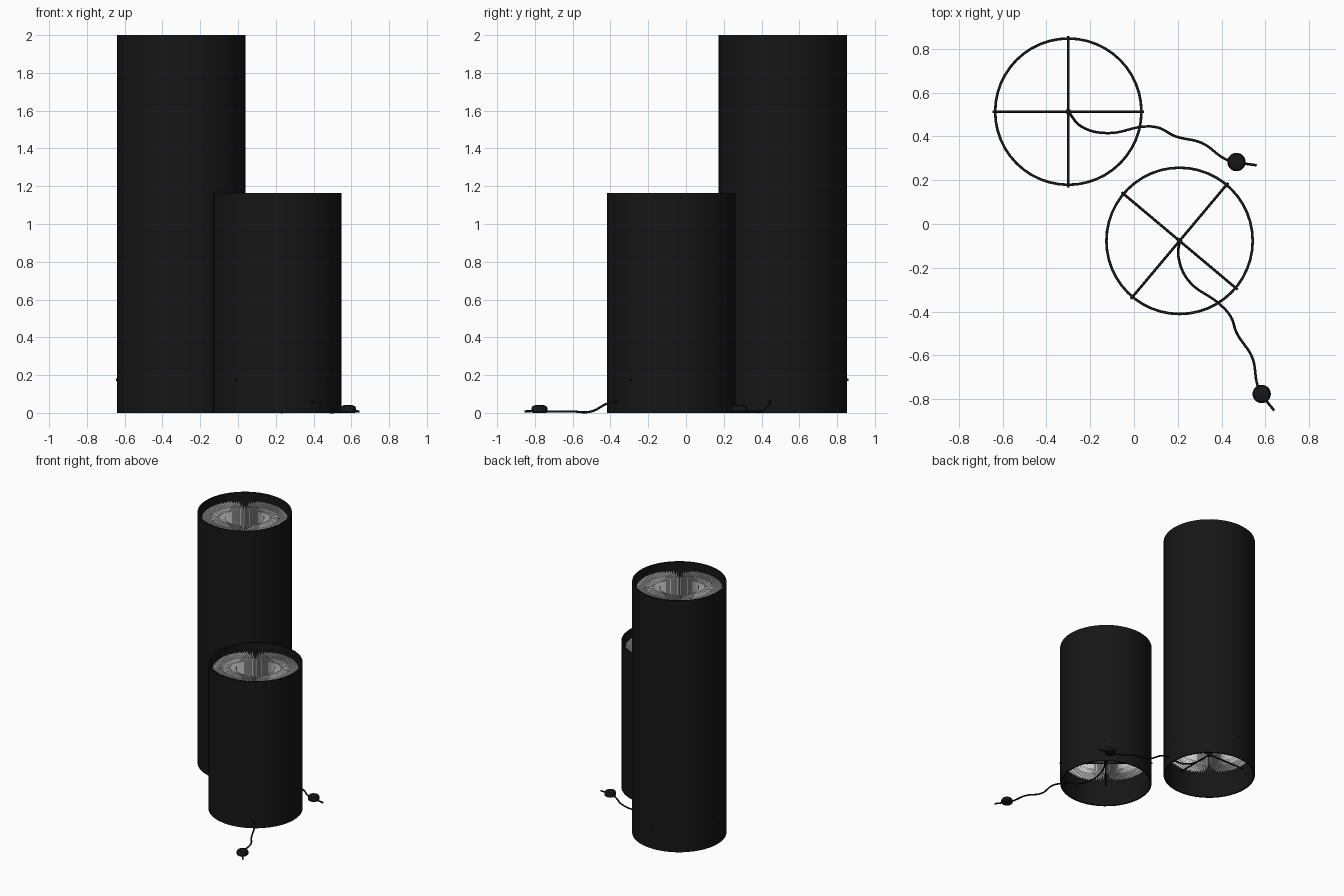
import bpy, bmesh, math
from mathutils import Vector

if "Cube" in bpy.data.objects:
    bpy.data.objects.remove(bpy.data.objects["Cube"])


def material(name, value):
    m = bpy.data.materials.new(name)
    m.diffuse_color = (value, value, value, 1)
    m.use_nodes = True
    m.node_tree.nodes["Principled BSDF"].inputs["Base Color"].default_value = m.diffuse_color
    return m


black = material("black", 0.008)
pale = material("pale_fabric", 0.6)


def mesh_object(name, bm, mat, smooth=True):
    me = bpy.data.meshes.new(name)
    bm.to_mesh(me)
    bm.free()
    ob = bpy.data.objects.new(name, me)
    bpy.context.collection.objects.link(ob)
    me.materials.append(mat)
    if smooth:
        bpy.ops.object.select_all(action='DESELECT')
        ob.select_set(True)
        bpy.context.view_layer.objects.active = ob
        bpy.ops.object.shade_smooth_by_angle(angle=math.radians(35))
    return ob


def lathe(name, profile, centre, mat, sides, closed=False):
    # Spin (radius, height) points around a vertical axis
    bm = bmesh.new()
    rings = []
    for r, z in profile:
        rings.append([bm.verts.new((centre[0] + r * math.cos(2 * math.pi * i / sides),
                                    centre[1] + r * math.sin(2 * math.pi * i / sides), z))
                      for i in range(sides)])
    pairs = list(zip(rings, rings[1:]))
    if closed:
        pairs.append((rings[-1], rings[0]))
    else:
        bm.faces.new(rings[0][::-1])
        bm.faces.new(rings[-1])
    for a, b in pairs:
        for i in range(sides):
            j = (i + 1) % sides
            bm.faces.new((a[i], a[j], b[j], b[i]))
    bmesh.ops.recalc_face_normals(bm, faces=bm.faces)
    return mesh_object(name, bm, mat)


def pleats(name, centre, z0, z1, outer, inner, count):
    # Zigzag folded sheet standing upright inside the shade
    bm = bmesh.new()
    low, high = [], []
    for i in range(count * 2):
        r = outer if i % 2 == 0 else inner
        a = math.pi * i / count
        x, y = centre[0] + r * math.cos(a), centre[1] + r * math.sin(a)
        low.append(bm.verts.new((x, y, z0)))
        high.append(bm.verts.new((x, y, z1)))
    for i in range(count * 2):
        j = (i + 1) % (count * 2)
        bm.faces.new((low[i], low[j], high[j], high[i]))
    return mesh_object(name, bm, pale, smooth=False)


def tube(name, points, radius, smooth_path=True):
    cu = bpy.data.curves.new(name, 'CURVE')
    cu.dimensions = '3D'
    cu.bevel_depth = radius
    cu.bevel_resolution = 2
    cu.use_fill_caps = True
    cu.resolution_u = 6
    sp = cu.splines.new('BEZIER' if smooth_path else 'POLY')
    pts = sp.bezier_points if smooth_path else sp.points
    pts.add(len(points) - 1)
    for p, co in zip(pts, points):
        if smooth_path:
            p.co = co
            p.handle_left_type = p.handle_right_type = 'AUTO'
        else:
            p.co = (*co, 1)
    ob = bpy.data.objects.new(name, cu)
    bpy.context.collection.objects.link(ob)
    cu.materials.append(black)


R, WALL, FRAME_Z = 0.34, 0.012, 0.175


def lamp(prefix, centre, height, turn, cord, switch):
    # Open black shade
    lathe(prefix + "_shade", [(R, 0), (R, height), (R - WALL, height), (R - WALL, 0)],
          centre, black, 48, closed=True)
    # Pleated liner
    pleats(prefix + "_pleated_liner", centre, FRAME_Z + 0.005, height - 0.045, 0.31, 0.14, 100)
    # Cross frame and hub
    c = Vector((centre[0], centre[1], FRAME_Z))
    for k in range(2):
        a = math.radians(turn + 90 * k)
        d = Vector((math.cos(a), math.sin(a), 0)) * (R + 0.006)
        tube(f"{prefix}_cross_bar_{k + 1}", [c - d, c + d], 0.006, False)
    lathe(prefix + "_hub", [(0.013, FRAME_Z - 0.013), (0.013, FRAME_Z + 0.013)], centre, black, 16)
    # Cord and foot switch
    tube(prefix + "_cord", [c] + cord, 0.006)
    lathe(prefix + "_foot_switch",
          [(0.036, 0), (0.042, 0.006), (0.042, 0.027), (0.036, 0.036), (0.022, 0.041)],
          switch, black, 24)


lamp("tall_lamp", (-0.30, 0.513), 2.0, 0,
     [(-0.24, 0.445, 0.12), (-0.12, 0.415, 0.075), (0.05, 0.445, 0.06), (0.11, 0.44, 0.045),
      (0.19, 0.40, 0.008), (0.31, 0.37, 0.008), (0.42, 0.295, 0.008), (0.47, 0.282, 0.01),
      (0.56, 0.268, 0.008)],
     (0.468, 0.283))
lamp("short_lamp", (0.208, -0.077), 1.165, 50,
     [(0.203, -0.15, 0.12), (0.25, -0.26, 0.075), (0.39, -0.365, 0.06), (0.44, -0.42, 0.048),
      (0.47, -0.50, 0.008), (0.54, -0.61, 0.008), (0.565, -0.74, 0.008), (0.585, -0.78, 0.01),
      (0.64, -0.852, 0.008)],
     (0.583, -0.776))
